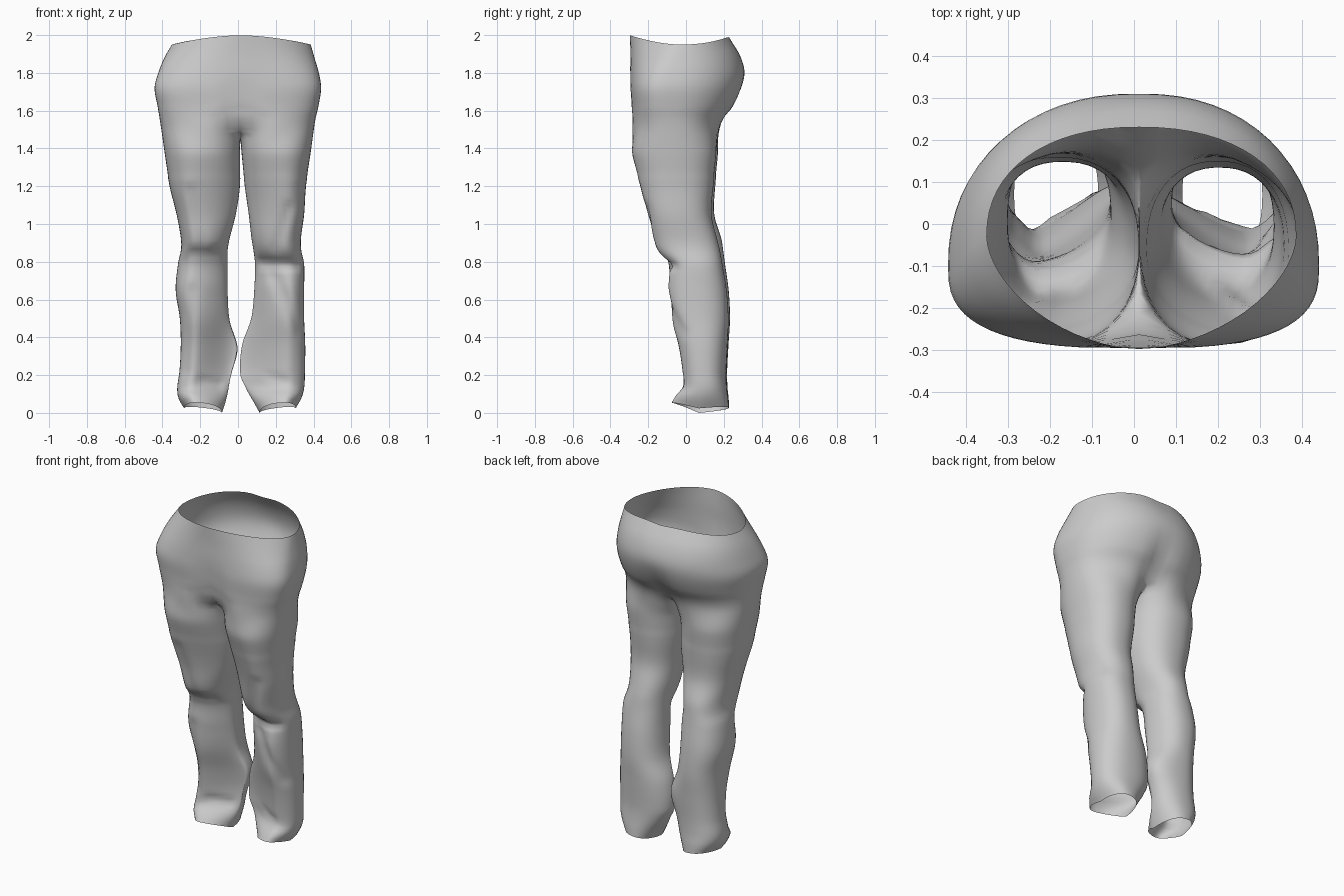
import bpy, bmesh
from math import sin, cos, pi, exp
from mathutils import Vector

if "Cube" in bpy.data.objects:
    bpy.data.objects.remove(bpy.data.objects["Cube"])

SEAM = 0.012          # x of the centre seam
OUT, INN = 32, 12     # segments on the outer and inner arc of a leg

# seat: z, left half width, right half width, front y, back y,
#       front groove, back groove, front roundness, y of widest point
SEAT = [
    (1.950, .350, .385, -.297, .230, .00, .00, 1.15, -.03),
    (1.88, .390, .405, -.294, .285, .00, .00, .98, -.06),
    (1.80, .422, .428, -.295, .310, .00, .00, .82, -.09),
    (1.72, .442, .440, -.296, .298, .01, .01, .72, -.10),
    (1.62, .425, .425, -.290, .255, .02, .03, .70, -.09),
    (1.56, .417, .412, -.292, .212, .06, .05, .72, -.08),
    (1.51, .409, .404, -.297, .193, .12, .07, .75, -.07),
]
# legs: z, inner x, outer x, front y, back y
LEFT = [
    (1.40, .013, -.394, -.300, .175), (1.20, .010, -.362, -.253, .155),
    (1.05, -.012, -.325, -.214, .150), (.92, -.045, -.302, -.187, .188),
    (.86, -.055, -.302, -.155, .197), (.80, -.055, -.316, -.105, .205),
    (.65, -.055, -.330, -.105, .226), (.50, -.050, -.308, -.088, .233),
    (.36, -.040, -.303, -.050, .225), (.22, -.042, -.310, -.030, .218),
    (.13, -.052, -.322, -.030, .220), (.08, -.065, -.315, -.065, .226),
    (.03, -.085, -.285, -.088, .228),
]
RIGHT = [
    (1.40, .015, .390, -.302, .165), (1.20, .036, .360, -.255, .145),
    (1.05, .057, .350, -.217, .135), (.92, .072, .333, -.184, .165),
    (.86, .082, .335, -.160, .180), (.79, .090, .350, -.105, .192),
    (.65, .086, .350, -.107, .215), (.50, .070, .350, -.093, .225),
    (.36, .022, .356, -.055, .220), (.20, .013, .354, -.030, .213),
    (.13, .045, .350, -.030, .216), (.08, .080, .335, -.065, .222),
    (.03, .115, .305, -.088, .226),
]
# outward turn of the leg front: z, amount
TURN = [(1.40, .01), (1.15, .04), (.85, .03), (.60, .06), (.25, .09), (.03, .04)]
# cloth folds on the front: x0, z0, x1, z1, depth, width
FOLDS = [
    (-.24, .85, -.11, .85, .022, .022), (-.25, 1.18, -.19, .90, .012, .025),
    (-.25, .65, -.28, .22, .012, .03), (-.20, .17, -.10, .15, .012, .02),
    (.13, .79, .31, .78, .022, .022), (.27, 1.09, .20, .87, .012, .025),
    (.19, .73, .33, .43, .015, .03), (.17, .19, .25, .17, .010, .02),
]


def sample(keys, z):
    """Smooth interpolation of a key table (z descending)."""
    i = 0
    while i < len(keys) - 2 and z < keys[i + 1][0]:
        i += 1
    a, b = keys[i], keys[i + 1]
    p, n = keys[max(i - 1, 0)], keys[min(i + 2, len(keys) - 1)]
    h = b[0] - a[0]
    t = (z - a[0]) / h
    row = []
    for k in range(1, len(a)):
        m0 = (b[k] - p[k]) / (b[0] - p[0]) * h
        m1 = (n[k] - a[k]) / (n[0] - a[0]) * h
        row.append((2*t**3 - 3*t*t + 1)*a[k] + (t**3 - 2*t*t + t)*m0
                   + (3*t*t - 2*t**3)*b[k] + (t**3 - t*t)*m1)
    return row


def power(v, p):
    return (abs(v) ** p) * (1 if v >= 0 else -1)


def fold(x, z):
    total = 0
    for x0, z0, x1, z1, depth, width in FOLDS:
        a, d = Vector((x0, z0)), Vector((x1 - x0, z1 - z0))
        q = Vector((x, z))
        t = min(1, max(0, (q - a).dot(d) / d.length_squared))
        total += depth * exp(-((q - a - d * t).length / width) ** 2)
    return total


def seat_row(z, s):
    """Half ring from the front seam round the outside to the back seam."""
    wl, wr, yf, yb, gf, gb, pf, ym = sample(SEAT, z)
    edge = s * (wr if s > 0 else wl)
    rim = max(0, (z - 1.75) / .20) ** 2
    row = []
    for j in range(OUT + 1):
        t = pi * j / OUT
        c, sn = cos(t), max(0, sin(t))
        p = pf if c > 0 else .9
        x = SEAM + (edge - SEAM) * sn ** p
        y = ym + (yf - ym if c > 0 else yb - ym) * abs(c) ** p
        g = exp(-((x - SEAM) / .065) ** 2)
        y += g * gf if c > 0 else -g * gb
        dz = rim * (.049 if c > 0 else .042) * c * c
        row.append(Vector((x, y, z + dz - (rim * .008 * g if c < 0 else 0))))
    return row


def leg_row(keys, z, s):
    xi, xo, yf, yb = sample(keys, z)
    turn = sample(TURN, z)[0]
    cx, hw = (xi + xo) / 2, abs(xo - xi) / 2
    cy, hd = (yf + yb) / 2, (yb - yf) / 2
    row = []
    for j in range(OUT + INN):
        # angle from the inner side: the inner arc spans -45..45 degrees
        a = pi / 4 + 1.5 * pi * j / OUT if j <= OUT else \
            -pi / 4 + .5 * pi * (j - OUT) / INN
        inner, front = power(cos(a), .88), power(sin(a), .88)
        x, y = cx - s * hw * inner, cy - hd * front
        if front > 0:
            y += fold(x, z) * min(1, front * 1.5)
            y += turn * front * max(0, inner + .5)
        # calf bulge on the inner back of the left leg
        if s < 0 and inner > 0:
            x += .065 * inner * exp(-((z - .34) / .11) ** 2) * (.5 - .5 * front)
        # uneven hem
        low = max(0, 1 - (z - .03) / .12)
        lift = .04 * front if front > 0 else -.015 * front
        row.append(Vector((x, y, z + low * (lift - .012 * inner - .018))))
    return row


bm = bmesh.new()


def skin(rows, closed):
    verts = [[bm.verts.new(p) for p in r] for r in rows]
    for a, b in zip(verts, verts[1:]):
        n = len(a)
        for j in range(n if closed else n - 1):
            k = (j + 1) % n
            bm.faces.new((a[j], a[k], b[k], b[j]))


for s, keys in ((-1, LEFT), (1, RIGHT)):
    # seat half
    seat = [seat_row(1.95 - .44 * i / 19, s) for i in range(20)]
    skin(seat, False)
    # crotch ring: last seat row closed by a dipping seam
    ring = list(seat[-1])
    front, back = ring[0], ring[-1]
    for i in range(1, INN):
        t = i / INN
        p = back.lerp(front, t)
        p.z -= .06 * sin(pi * t) ** .8
        ring.append(p)
    # leg rows, blended out of the crotch ring
    top = leg_row(keys, 1.38, s)
    rows = [[a.lerp(b, i / 5) for a, b in zip(ring, top)] for i in range(5)]
    rows += [leg_row(keys, 1.38 - 1.35 * i / 58, s) for i in range(59)]
    skin(rows, True)

bmesh.ops.remove_doubles(bm, verts=bm.verts, dist=.0005)
# relax the cloth where the legs meet the seat
for _ in range(4):
    bmesh.ops.smooth_vert(bm, verts=[v for v in bm.verts if 1.25 < v.co.z < 1.58],
                          factor=.5, use_axis_x=True, use_axis_y=True, use_axis_z=True)
bmesh.ops.recalc_face_normals(bm, faces=bm.faces)
# stand on the floor
low = min(v.co.z for v in bm.verts)
bmesh.ops.translate(bm, verts=bm.verts, vec=(0, 0, -low))

mesh = bpy.data.meshes.new("trousers")
bm.to_mesh(mesh)
bm.free()
trousers = bpy.data.objects.new("trousers", mesh)
bpy.context.collection.objects.link(trousers)
mesh.polygons.foreach_set("use_smooth", [True] * len(mesh.polygons))
